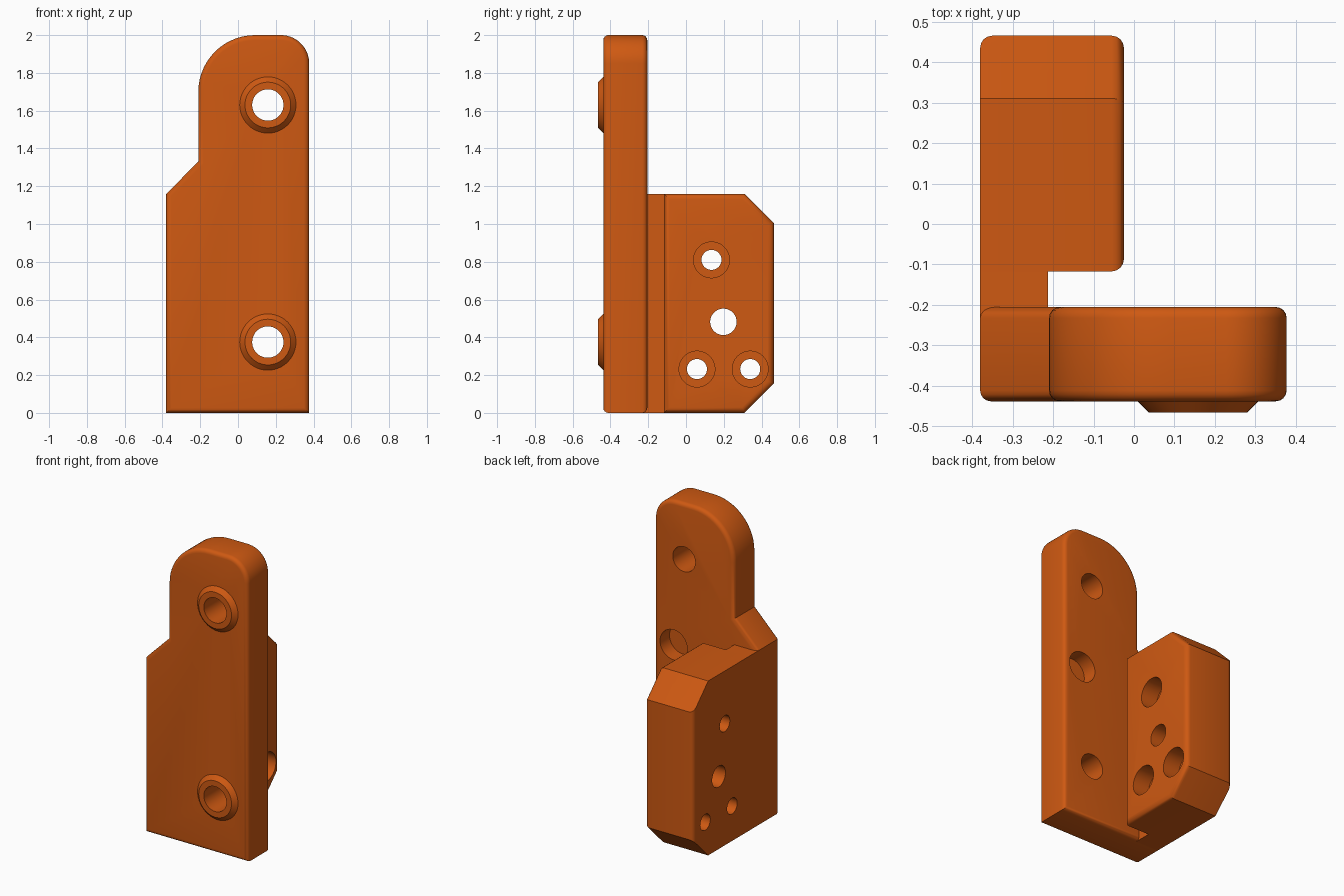
import bpy
import bmesh
from math import sin, cos, pi, radians
from mathutils import Matrix, Vector

cube = bpy.data.objects.get("Cube")
if cube:
    bpy.data.objects.remove(cube)

orange = bpy.data.materials.new("orange plastic")
orange.use_nodes = True
COLOUR = (0.62, 0.1, 0.006, 1)
orange.diffuse_color = COLOUR
orange.node_tree.nodes["Principled BSDF"].inputs["Base Color"].default_value = COLOUR

ALONG_X = Matrix.Rotation(pi / 2, 4, 'Y')   # cylinder top towards +x
ALONG_Y = Matrix.Rotation(-pi / 2, 4, 'X')  # cylinder top towards +y


def add_object(name, bm):
    bmesh.ops.recalc_face_normals(bm, faces=bm.faces)
    mesh = bpy.data.meshes.new(name)
    bm.to_mesh(mesh)
    bm.free()
    mesh.materials.append(orange)
    obj = bpy.data.objects.new(name, mesh)
    bpy.context.collection.objects.link(obj)
    return obj


def prism(name, points, offset, rounded=None, radius=0.03):
    """Extrude a closed outline along offset and round the edges that pass the rule."""
    bm = bmesh.new()
    face = bm.faces.new([bm.verts.new(p) for p in points])
    new = bmesh.ops.extrude_face_region(bm, geom=[face])["geom"]
    bmesh.ops.translate(bm, vec=Vector(offset),
                        verts=[v for v in new if isinstance(v, bmesh.types.BMVert)])
    bmesh.ops.recalc_face_normals(bm, faces=bm.faces)
    if rounded:
        edges = [e for e in bm.edges if rounded(e.verts[0].co, e.verts[1].co)]
        bmesh.ops.bevel(bm, geom=edges, offset=radius, segments=4, profile=0.5,
                        affect='EDGES', clamp_overlap=True)
    return add_object(name, bm)


def cylinder(name, centre, turn, depth, r1, r2):
    bm = bmesh.new()
    bmesh.ops.create_cone(bm, cap_ends=True, segments=48, radius1=r1, radius2=r2,
                          depth=depth, matrix=Matrix.Translation(centre) @ turn)
    return add_object(name, bm)


def drill(obj, centre, turn, depth, radius):
    cutter = cylinder("cutter", centre, turn, depth, radius, radius)
    mod = obj.modifiers.new("hole", 'BOOLEAN')
    mod.operation = 'DIFFERENCE'
    mod.solver = 'EXACT'
    mod.object = cutter
    bpy.context.view_layer.objects.active = obj
    bpy.ops.object.modifier_apply(modifier=mod.name)
    bpy.data.objects.remove(cutter)


def arc(cx, cz, r, start, end, steps=14):
    angles = [radians(start + (end - start) * i / steps) for i in range(steps + 1)]
    return [(cx + r * cos(a), cz + r * sin(a)) for a in angles]


# Upright mounting plate with a rounded top and a sloped shoulder
FRONT, BACK = -0.438, -0.205
outline = [(-0.38, 0), (0.377, 0)]
outline += arc(0.227, 1.85, 0.15, 0, 90) + arc(0.09, 1.7, 0.3, 90, 180)
outline += [(-0.21, 1.33), (-0.38, 1.16)]
plate = prism("mounting_plate", [(x, FRONT, z) for x, z in outline],
              (0, BACK - FRONT, 0), lambda a, b: abs(a.y - b.y) < 1e-4, 0.027)

# Side block with two chamfered back corners
block_outline = [(-0.117, 0), (0.31, 0), (0.465, 0.155), (0.465, 1.005),
                 (0.31, 1.16), (-0.117, 1.16)]
INNER = -0.025


def block_edge(a, b):
    inner_rim = min(a.x, b.x) > INNER - 1e-3
    outer_back = max(a.x, b.x) < -0.37 and min(a.y, b.y) > 0.46
    return inner_rim or outer_back


block = prism("side_block", [(-0.38, y, z) for y, z in block_outline],
              (INNER + 0.38, 0, 0), block_edge)

# Web joining the plate to the block
web = prism("joining_web", [(-0.38, -0.25, 0), (-0.212, -0.25, 0),
                            (-0.212, -0.25, 1.16), (-0.38, -0.25, 1.16)],
            (0, 0.133, 0))

# Tapered bosses around the two plate holes
BOLT_X, BORE = 0.158, 0.083
parts = [plate, block, web]
for label, z in (("upper", 1.63), ("lower", 0.375)):
    boss = cylinder(label + "_boss", (BOLT_X, -0.451, z), ALONG_Y, 0.03, 0.121, 0.151)
    for obj in (boss, plate):
        drill(obj, (BOLT_X, -0.3, z), ALONG_Y, 1, BORE)
    parts.append(boss)

# Blind recess in the back of the plate
drill(plate, (0.235, BACK, 1.04), ALONG_Y, 0.2, 0.1)

# Counterbored screw holes and a plain hole through the block
for y, z in ((0.135, 0.81), (0.058, 0.232), (0.34, 0.232)):
    drill(block, (-0.2, y, z), ALONG_X, 1, 0.053)
    drill(block, (INNER, y, z), ALONG_X, 0.24, 0.095)
drill(block, (-0.2, 0.198, 0.482), ALONG_X, 1, 0.07)

# Smooth the rounded surfaces, keeping hard edges
bpy.ops.object.select_all(action='DESELECT')
for obj in parts:
    obj.select_set(True)
bpy.context.view_layer.objects.active = plate
bpy.ops.object.shade_smooth_by_angle(angle=radians(30))
